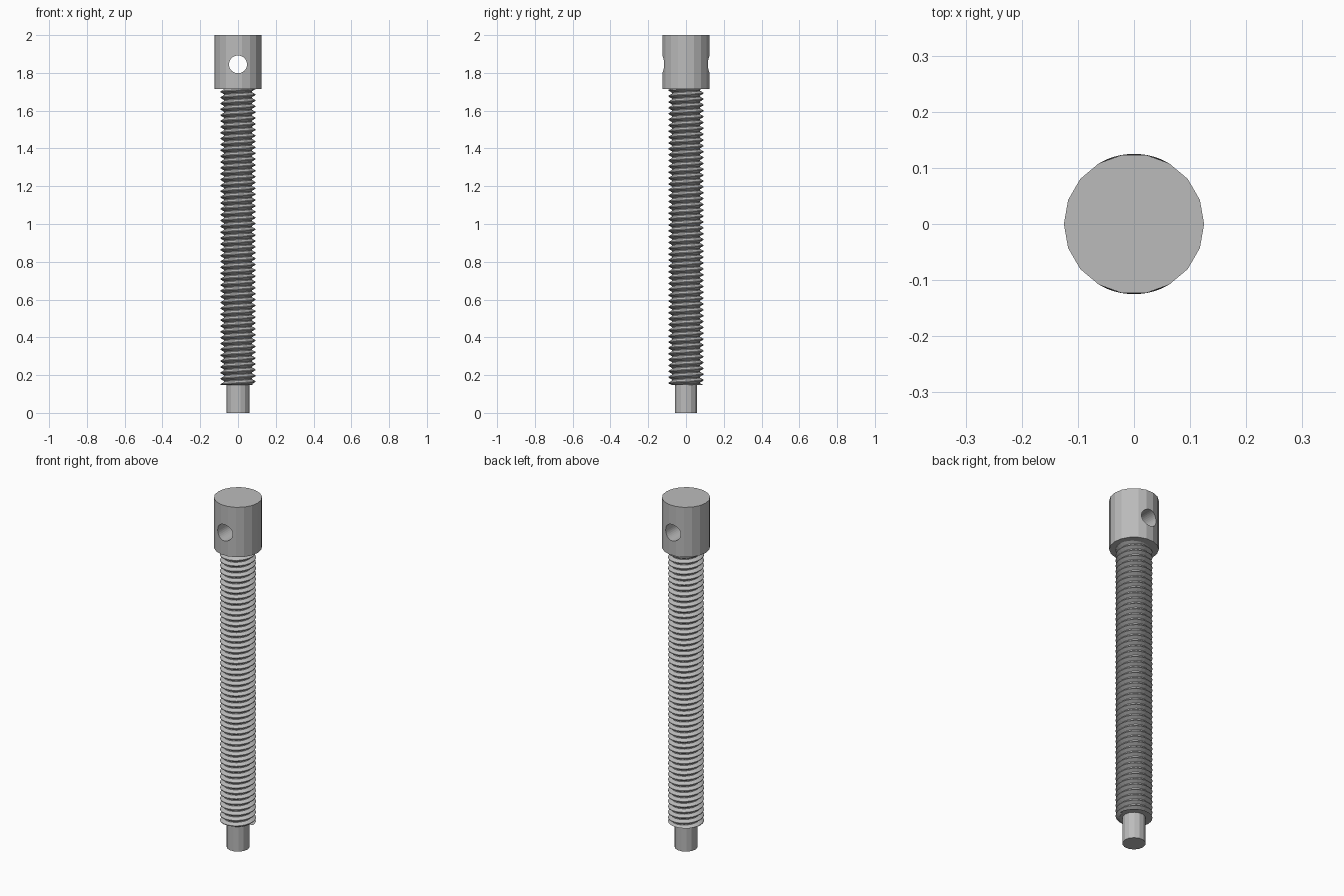
import bpy, bmesh, math

cube = bpy.data.objects.get("Cube")
if cube:
    bpy.data.objects.remove(cube, do_unlink=True)

HEAD_R, HEAD_Z, HOLE_R, HOLE_Z = 0.125, 1.715, 0.047, 1.845
CREST, ROOT, PITCH, THREAD_Z = 0.093, 0.074, 0.031, 0.148
STEPS = 24

steel = bpy.data.materials.new("steel grey")
steel.use_nodes = True
grey = (0.5, 0.5, 0.5, 1)
steel.diffuse_color = grey
steel.node_tree.nodes["Principled BSDF"].inputs["Base Color"].default_value = grey


def cylinder(name, radius, z0, z1, sides, start=0.0):
    """Upright flat-sided cylinder with the first corner at the given angle."""
    bpy.ops.mesh.primitive_cylinder_add(vertices=sides, radius=radius, depth=z1 - z0)
    obj = bpy.context.object
    obj.name = name
    # Primitive corners start on +y; turn them to start on +x
    obj.rotation_euler.z = start - math.pi / 2
    obj.location.z = (z0 + z1) / 2
    bpy.ops.object.transform_apply(location=True, rotation=True, scale=True)
    obj.data.materials.append(steel)
    return obj


# Head with a cross hole running front to back
head = cylinder("head", HEAD_R, HEAD_Z, 2.0, 18)
bpy.ops.mesh.primitive_cylinder_add(vertices=32, radius=HOLE_R, depth=0.6,
                                    location=(0, 0, HOLE_Z),
                                    rotation=(math.pi / 2, 0, 0))
cutter = bpy.context.object
cutter.name = "hole_cutter"
cutter.data.materials.append(steel)
cutter.hide_render = True
cut = head.modifiers.new("cross_hole", 'BOOLEAN')
cut.operation = 'DIFFERENCE'
cut.object = cutter
cut.solver = 'EXACT'
bpy.context.view_layer.objects.active = head
bpy.ops.object.modifier_apply(modifier=cut.name)
bpy.data.objects.remove(cutter, do_unlink=True)

# Hole rim follows the true round surface
for v in head.data.vertices:
    radius = math.hypot(v.co.x, v.co.y)
    if radius > 0.11:
        v.co.x *= HEAD_R / radius
        v.co.y *= HEAD_R / radius

# Plain tip and the shank core inside the thread
cylinder("tip", 0.06, 0.0, THREAD_Z + 0.02, 14)
cylinder("shank_core", ROOT, THREAD_Z, HEAD_Z + 0.01, STEPS)

# Helical thread: a V profile swept upward, clipped flat at both ends
profile = [(ROOT, 0.0), (ROOT, 0.15), (CREST, 0.51), (CREST, 0.64), (ROOT, 1.0)]
turns = math.ceil((HEAD_Z - THREAD_Z) / PITCH) + 1
bm = bmesh.new()
previous = None
for i in range(turns * STEPS + 1):
    angle = math.tau * i / STEPS
    base = THREAD_Z + PITCH * (i / STEPS - 1)
    row = []
    for r, t in profile:
        z = min(max(base + t * PITCH, THREAD_Z), HEAD_Z + 0.005)
        row.append(bm.verts.new((r * math.cos(angle), r * math.sin(angle), z)))
    if previous:
        for a in range(len(row) - 1):
            bm.faces.new((previous[a], row[a], row[a + 1], previous[a + 1]))
    previous = row
bmesh.ops.remove_doubles(bm, verts=bm.verts, dist=1e-5)
bmesh.ops.dissolve_degenerate(bm, edges=bm.edges, dist=1e-6)
mesh = bpy.data.meshes.new("thread")
bm.to_mesh(mesh)
bm.free()
mesh.materials.append(steel)
thread = bpy.data.objects.new("thread", mesh)
bpy.context.collection.objects.link(thread)
